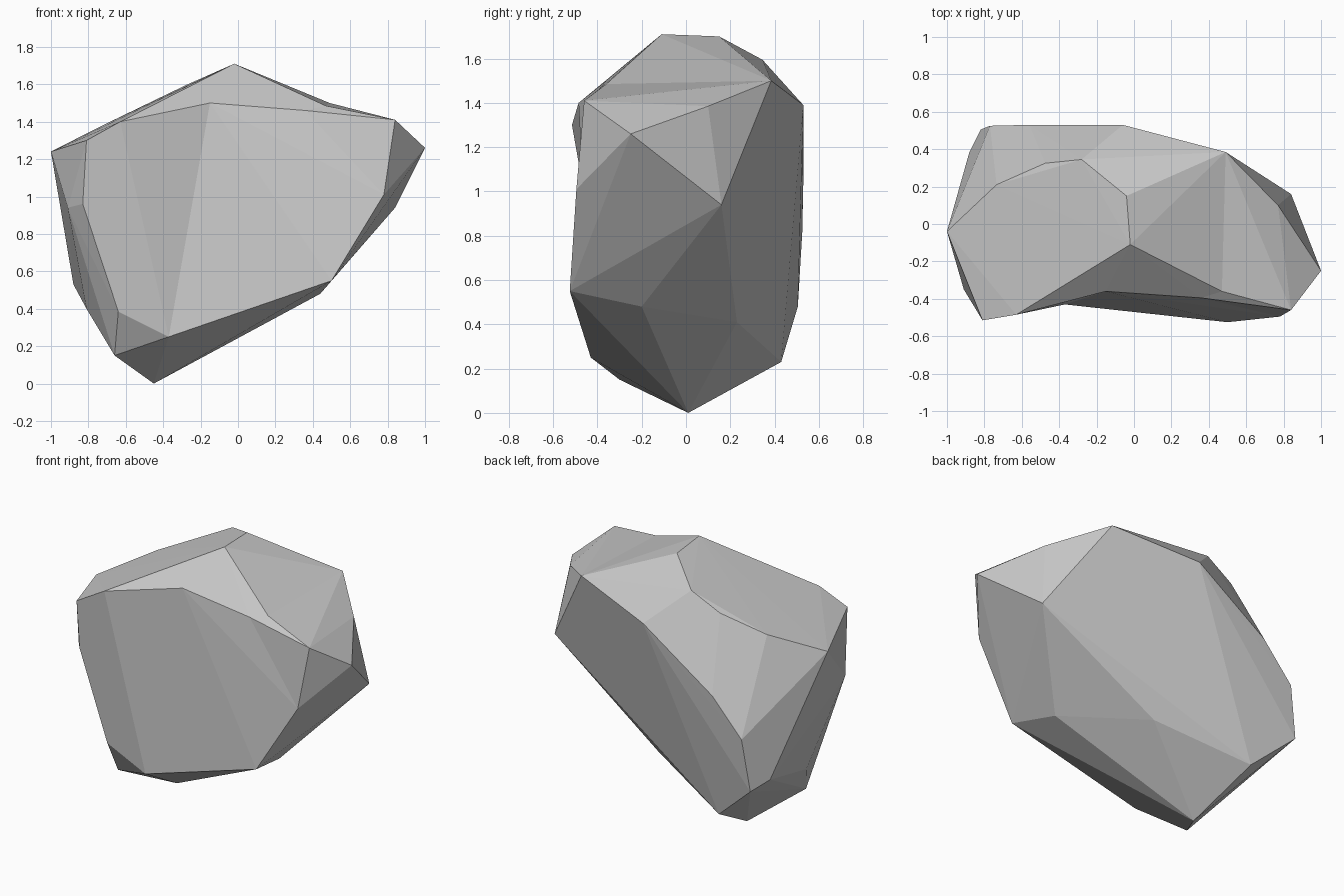
import bpy
import bmesh

old = bpy.data.objects.get("Cube")
if old:
    bpy.data.objects.remove(old, do_unlink=True)

# Corner points that are wrapped into the body of the boulder
corners = {
    # crown
    "peak_front": (-.02, -.11, 1.71), "peak_back": (-.04, .15, 1.70),
    "crown_a": (-.28, .345, 1.595), "crown_b": (-.475, .325, 1.49),
    "crown_c": (-.735, .21, 1.375), "west_tip": (-1, -.04, 1.24),
    "crown_east": (.49, .385, 1.5),
    # rim of the broad front face
    "rim_top": (-.63, -.485, 1.4), "rim_nw": (-.81, -.515, 1.3),
    "rim_west": (-.83, -.455, .96), "rim_sw": (-.64, -.44, .385),
    "rim_south": (-.37, -.43, .25), "rim_se": (.5, -.525, .55),
    "rim_east": (.78, -.495, 1.01), "rim_ne": (.84, -.46, 1.41),
    # east end
    "east_tip": (1, -.25, 1.26), "east_top": (.77, .1, 1.385),
    "east_low": (.84, .16, .94),
    # underside
    "foot": (-.45, .01, 0), "foot_west": (-.66, -.3, .15),
    "under_a": (0, -.22, .265), "under_b": (.44, -.2, .48),
    "under_c": (.04, .23, .41), "under_back": (-.54, .43, .23),
    # back and west end
    "back_top": (-.06, .53, 1.39), "back_mid": (-.56, .53, 1.05),
    "back_west": (-.77, .525, .815), "back_low": (-.82, .505, .48),
    "west_back": (-.88, .385, .53), "west_front": (-.91, -.35, .94),
    "west_low": (-.81, -.09, .4),
}
# Points that sit in shallow hollows, below the wrapped skin
hollows = {
    "brow": (-.15, -.36, 1.5),
    "brow_east": (.36, -.395, 1.46),
    "saddle": (.47, -.36, 1.485),
}
# Facets that replace the skin around the hollows
facets = [
    "rim_nw rim_west rim_sw rim_south rim_top",
    "rim_top rim_south brow",
    "brow rim_south rim_se",
    "brow rim_se rim_east",
    "brow rim_east brow_east",
    "brow_east rim_east rim_ne",
    "peak_front rim_top brow",
    "peak_front brow brow_east",
    "peak_front brow_east saddle",
    "saddle brow_east rim_ne",
    "saddle rim_ne crown_east",
    "peak_front saddle crown_east",
]

# Wrap the body
bm = bmesh.new()
vert = {name: bm.verts.new(co) for name, co in corners.items()}
bmesh.ops.convex_hull(bm, input=list(vert.values()), use_existing_faces=False)

# Open the front face and the slope behind its upper east corner
rim = {v for name, v in vert.items() if name.startswith("rim_")}
slope = {vert[n] for n in ("peak_front", "rim_top", "rim_nw", "rim_ne", "crown_east")}
opened = [f for f in bm.faces
          if rim.issuperset(f.verts)
          or (vert["rim_ne"] in f.verts and slope.issuperset(f.verts))]
bmesh.ops.delete(bm, geom=opened, context="FACES_KEEP_BOUNDARY")

# Put in the hollow facets
for name, co in hollows.items():
    vert[name] = bm.verts.new(co)
for names in facets:
    loop = [vert[n] for n in names.split()]
    if all(v.is_valid for v in loop):
        bm.faces.new(loop)

# Close any gap and tidy
loose = [e for e in bm.edges if not e.link_faces]
bmesh.ops.delete(bm, geom=loose, context="EDGES")
gaps = [e for e in bm.edges if e.is_boundary]
if gaps:
    bmesh.ops.holes_fill(bm, edges=gaps, sides=0)
bmesh.ops.delete(bm, geom=[v for v in bm.verts if not v.link_faces], context="VERTS")
bmesh.ops.recalc_face_normals(bm, faces=bm.faces[:])

mesh = bpy.data.meshes.new("boulder")
bm.to_mesh(mesh)
bm.free()
boulder = bpy.data.objects.new("boulder", mesh)
bpy.context.collection.objects.link(boulder)

# Stone colour
stone = bpy.data.materials.new("grey stone")
stone.use_nodes = True
grey = (.57, .57, .57, 1)
stone.diffuse_color = grey
stone.node_tree.nodes["Principled BSDF"].inputs["Base Color"].default_value = grey
mesh.materials.append(stone)
